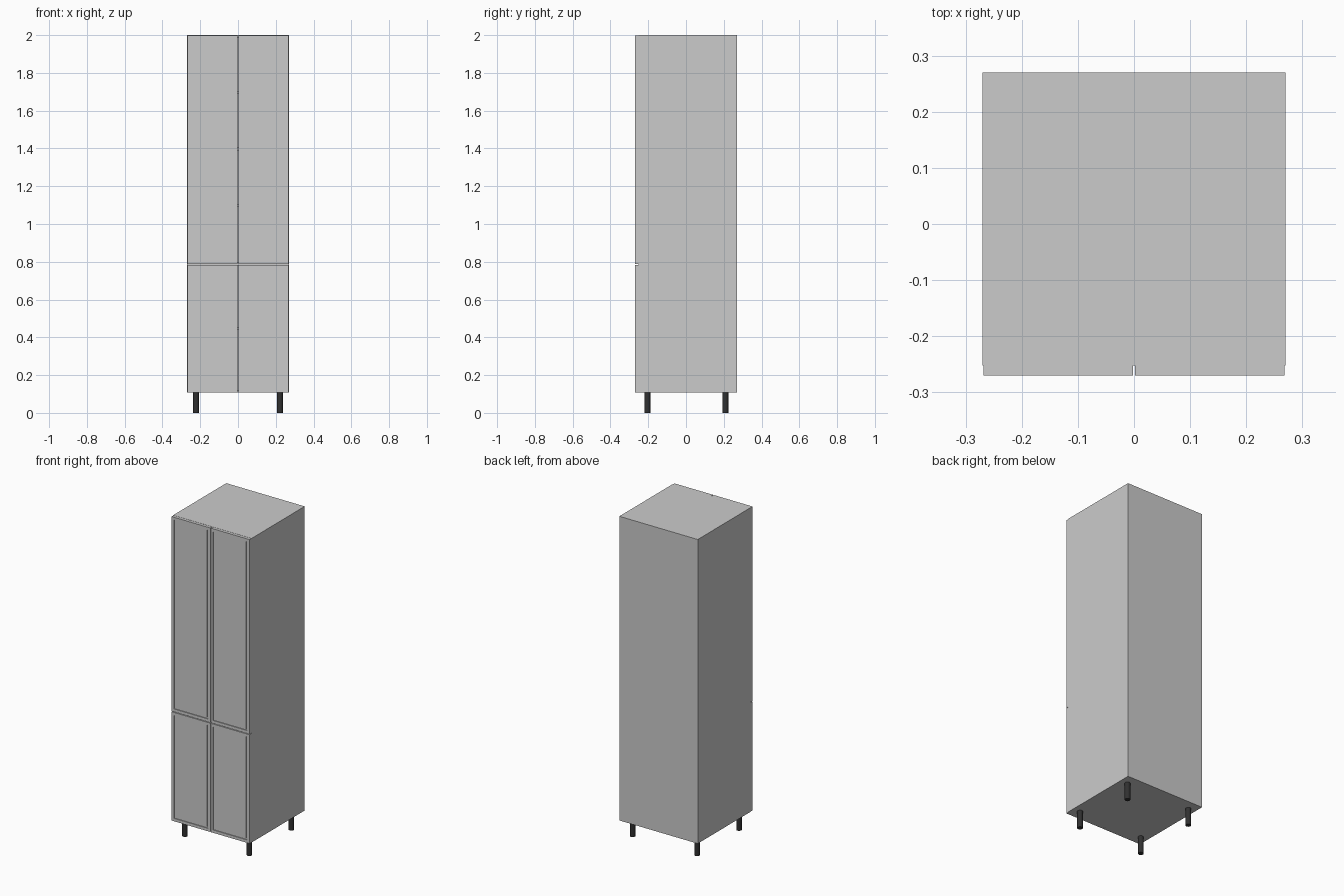
import bpy, bmesh
from mathutils import Matrix, Vector

if "Cube" in bpy.data.objects:
    bpy.data.objects.remove(bpy.data.objects["Cube"])


def finish(name, bm):
    bmesh.ops.recalc_face_normals(bm, faces=bm.faces)
    mesh = bpy.data.meshes.new(name)
    bm.to_mesh(mesh)
    bm.free()
    ob = bpy.data.objects.new(name, mesh)
    bpy.context.collection.objects.link(ob)
    return ob


def box(name, lo, hi):
    lo, hi = Vector(lo), Vector(hi)
    bm = bmesh.new()
    bmesh.ops.create_cube(bm, size=1, matrix=Matrix.Translation((lo + hi) / 2)
                          @ Matrix.Diagonal((*(hi - lo), 1)))
    return finish(name, bm)


def prism(name, outline, y0, y1):
    """Extrude an (x, z) outline along y."""
    bm = bmesh.new()
    face = bm.faces.new([bm.verts.new((x, y0, z)) for x, z in outline])
    ext = bmesh.ops.extrude_face_region(bm, geom=[face])["geom"]
    bmesh.ops.translate(bm, vec=(0, y1 - y0, 0),
                        verts=[v for v in ext if isinstance(v, bmesh.types.BMVert)])
    return finish(name, bm)


def mirror(ob):
    ob.modifiers.new("mirror", "MIRROR").use_axis[0] = True


W, FRONT, BACK, BOTTOM, TOP, T = 0.27, -0.252, 0.27, 0.107, 2.0, 0.015

# Carcass panels
mirror(box("side_panel", (W - T, FRONT, BOTTOM + T), (W, BACK - 0.003, TOP)))
box("top_panel", (-W + T, FRONT, TOP - T), (W - T, BACK - 0.003, TOP))
box("bottom_panel", (-W, FRONT, BOTTOM), (W, BACK - 0.003, BOTTOM + T))
box("back_panel", (-W, BACK - 0.003, BOTTOM), (W, BACK, TOP))

# Shelves, including the divider behind the door joint
for i, z in enumerate((0.44, 0.78, 1.09, 1.39, 1.69)):
    box(f"shelf_{i + 1}", (-W + T, FRONT + 0.004, z), (W - T, BACK - 0.003, z + T))

# Door pairs with a U-shaped routed groove
X0, X1 = 0.002, 0.268
for name, z0, z1 in (("lower_door", BOTTOM, 0.784), ("upper_door", 0.788, TOP - 0.001)):
    door = box(name, (X0, -0.27, z0), (X1, FRONT, z1))
    a, b, c, t, g = X0 + 0.016, X1 - 0.016, z0 + 0.018, z1 - 0.018, 0.008
    groove = prism(name + "_groove_cutter",
                   [(a, c), (b, c), (b, t), (b - g, t), (b - g, c + g),
                    (a + g, c + g), (a + g, t), (a, t)], -0.28, -0.265)
    groove.hide_render = True
    groove.hide_set(True)
    cut = door.modifiers.new("groove", "BOOLEAN")
    cut.operation, cut.solver, cut.object = "DIFFERENCE", "EXACT", groove
    mirror(door)

# Round dark feet
dark = bpy.data.materials.new("dark_plastic")
dark.diffuse_color = (0.03, 0.03, 0.03, 1)
dark.use_nodes = True
dark.node_tree.nodes["Principled BSDF"].inputs["Base Color"].default_value = dark.diffuse_color
for name, y in (("front_leg", -0.205), ("back_leg", 0.208)):
    bm = bmesh.new()
    bmesh.ops.create_cone(bm, cap_ends=True, segments=24, radius1=0.016, radius2=0.016,
                          depth=BOTTOM, matrix=Matrix.Translation((0.222, y, BOTTOM / 2)))
    leg = finish(name, bm)
    leg.data.materials.append(dark)
    bpy.context.view_layer.objects.active = leg
    leg.select_set(True)
    bpy.ops.object.shade_smooth_by_angle()
    leg.select_set(False)
    mirror(leg)
